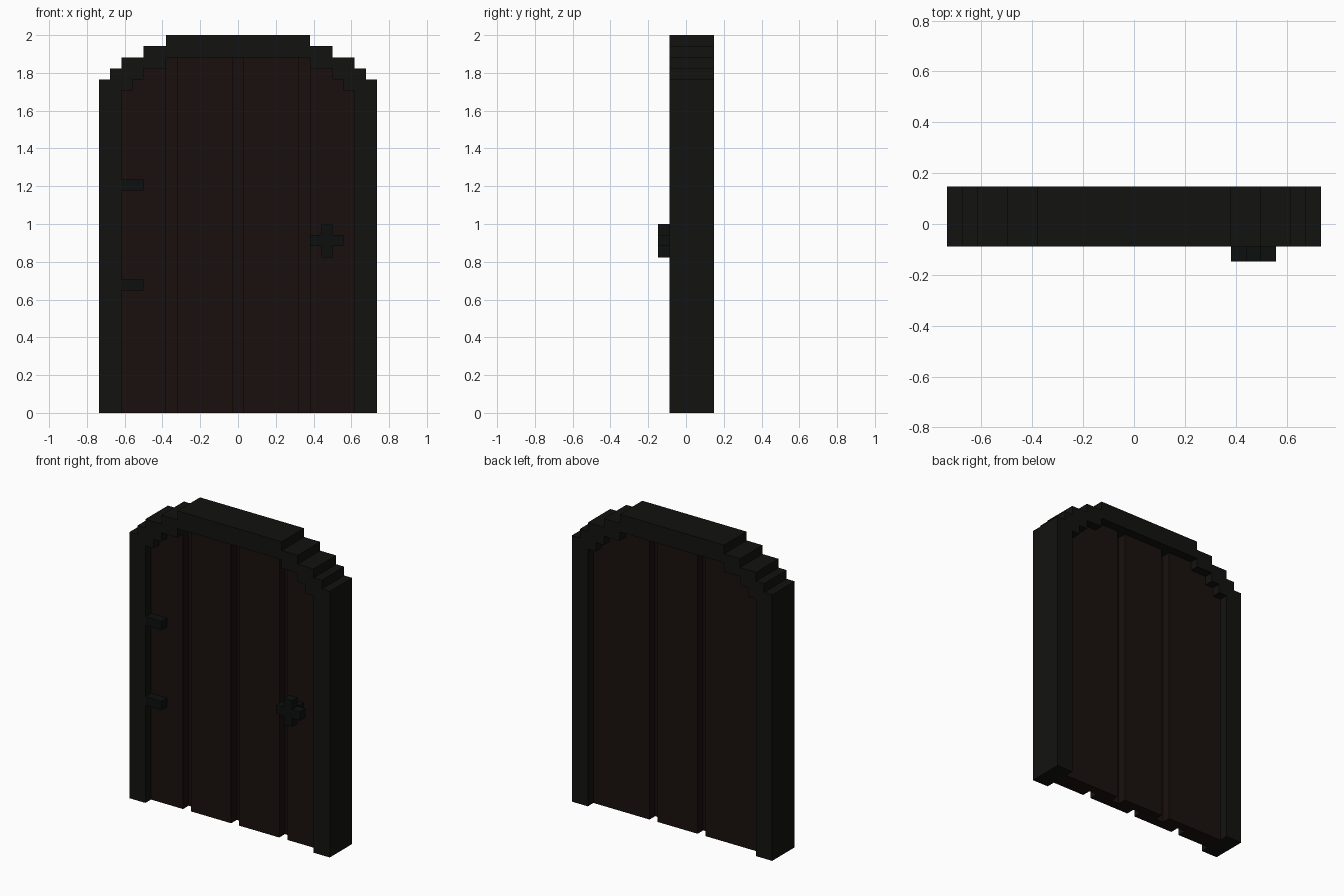
import bpy, bmesh

if "Cube" in bpy.data.objects:
    bpy.data.objects.remove(bpy.data.objects["Cube"])

V = 2 / 34  # size of one block


def material(name, rgb):
    m = bpy.data.materials.new(name)
    m.diffuse_color = (*rgb, 1)
    m.use_nodes = True
    m.node_tree.nodes["Principled BSDF"].inputs["Base Color"].default_value = m.diffuse_color
    return m


STONE = material("dark_frame", (0.006, 0.006, 0.005))
WOOD = material("dark_wood", (0.010, 0.005, 0.004))
IRON = material("dark_iron", (0.004, 0.005, 0.005))


def extrude_profile(name, pts, y0, y1, mat):
    """Extrude an x-z outline (in blocks) from y0 to y1."""
    bm = bmesh.new()
    face = bm.faces.new([bm.verts.new((x * V, y0 * V, z * V)) for x, z in pts])
    ext = bmesh.ops.extrude_face_region(bm, geom=[face])
    moved = [e for e in ext["geom"] if isinstance(e, bmesh.types.BMVert)]
    bmesh.ops.translate(bm, verts=moved, vec=(0, (y1 - y0) * V, 0))
    bmesh.ops.recalc_face_normals(bm, faces=bm.faces)
    me = bpy.data.meshes.new(name)
    bm.to_mesh(me)
    bm.free()
    me.materials.append(mat)
    ob = bpy.data.objects.new(name, me)
    bpy.context.collection.objects.link(ob)
    return ob


def box(name, x0, x1, y0, y1, z0, z1, mat):
    return extrude_profile(name, [(x0, z0), (x1, z0), (x1, z1), (x0, z1)], y0, y1, mat)


def height(i, steps):
    """Arch height of the block column i; steps = (last column, height)."""
    return next(h for last, h in steps if abs(i) <= last)


def arch_line(a, b, steps):
    """Stepped top line over columns a..b, left to right."""
    pts = [(a - 0.5, height(a, steps))]
    for i in range(a, b):
        h, n = height(i, steps), height(i + 1, steps)
        if h != n:
            pts += [(i + 0.5, h), (i + 0.5, n)]
    return pts + [(b + 0.5, height(b, steps))]


OUTER = [(6, 34), (8, 33), (10, 32), (11, 31), (12, 30)]
INNER = [(6, 32), (8, 31), (9, 30), (10, 29)]

# Arched frame
outline = ([(-12.5, 0)] + arch_line(-12, 12, OUTER) + [(12.5, 0), (10.5, 0)]
           + arch_line(-10, 10, INNER)[::-1] + [(-10.5, 0)])
extrude_profile("door_frame", outline, -1.5, 2.5, STONE)

# Two layers of planks with staggered gaps
layers = {
    "front_plank": (-0.5, 0.5, [(-10, -7), (-5, -1), (1, 5), (7, 10)]),
    "back_plank": (0.5, 1.5, [(-10, -4), (-2, 2), (4, 10)]),
}
for name, (y0, y1, planks) in layers.items():
    for a, b in planks:
        pts = [(a - 0.5, 0)] + arch_line(a, b, INNER) + [(b + 0.5, 0)]
        extrude_profile(name, pts, y0, y1, WOOD)

# Hinges
for z in (11, 20):
    box("hinge", -10.5, -8.5, -1.5, -0.5, z, z + 1, IRON)

# Cross-shaped knob on a short stem
cross = [(7.5, 14), (8.5, 14), (8.5, 15), (9.5, 15), (9.5, 16), (8.5, 16),
         (8.5, 17), (7.5, 17), (7.5, 16), (6.5, 16), (6.5, 15), (7.5, 15)]
extrude_profile("knob", cross, -2.5, -1.5, IRON)
box("knob_stem", 7.5, 8.5, -1.5, -0.5, 15, 16, IRON)
